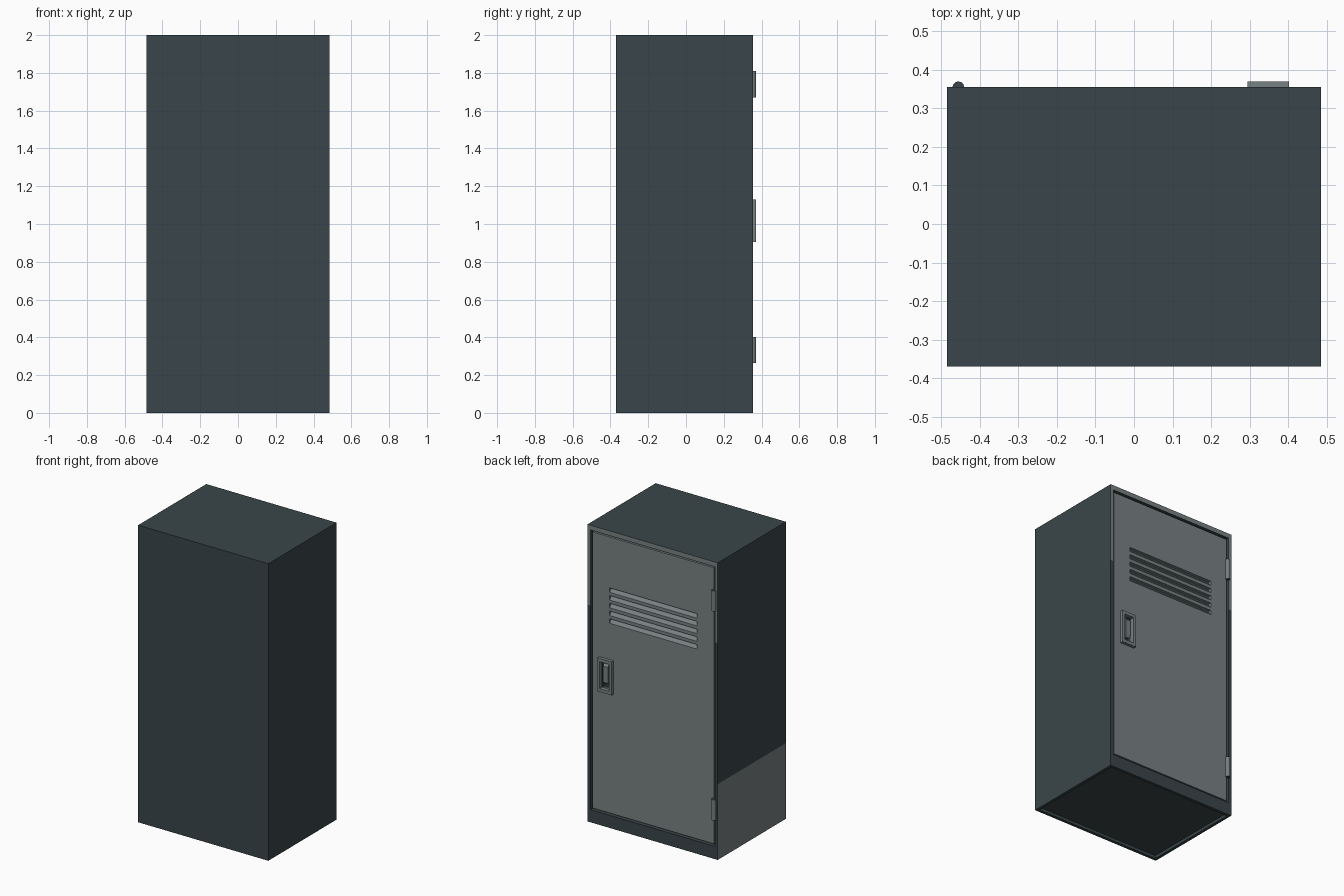
import bpy, bmesh, math
from mathutils import Vector

if "Cube" in bpy.data.objects:
    bpy.data.objects.remove(bpy.data.objects["Cube"])

def mat(name, c):
    m = bpy.data.materials.new(name)
    m.diffuse_color = (*c, 1)
    m.use_nodes = True
    m.node_tree.nodes["Principled BSDF"].inputs["Base Color"].default_value = m.diffuse_color
    return m

DARK = mat("dark slate", (0.042, 0.060, 0.067))
GREY = mat("steel grey", (0.190, 0.220, 0.227))

def obj(name, bm, *mats):
    bmesh.ops.recalc_face_normals(bm, faces=bm.faces)
    me = bpy.data.meshes.new(name)
    bm.to_mesh(me)
    bm.free()
    o = bpy.data.objects.new(name, me)
    bpy.context.collection.objects.link(o)
    for m in mats:
        me.materials.append(m)
    return o

def prism(name, prof, x0, x1, *mats):
    """Extrude a (y, z) profile along x."""
    bm = bmesh.new()
    f = bm.faces.new([bm.verts.new((x0, y, z)) for y, z in prof])
    r = bmesh.ops.extrude_face_region(bm, geom=[f])
    bmesh.ops.translate(bm, vec=(x1 - x0, 0, 0),
                        verts=[v for v in r["geom"] if isinstance(v, bmesh.types.BMVert)])
    return obj(name, bm, *mats)

def box(name, x, y, z, *mats):
    return prism(name, [(y[0], z[0]), (y[1], z[0]), (y[1], z[1]), (y[0], z[1])], x[0], x[1], *mats)

def cut(o, cutter):
    md = o.modifiers.new("cut", "BOOLEAN")
    md.operation, md.solver, md.object = "DIFFERENCE", "EXACT", cutter
    bpy.context.view_layer.objects.active = o
    bpy.ops.object.modifier_apply(modifier=md.name)
    bpy.data.objects.remove(cutter)

# cabinet shell with door opening and shallow recess underneath
body = box("cabinet", (-.485, .485), (-.37, .355), (0, 2), DARK, GREY)
cut(body, box("opening_cutter", (-.463, .463), (.30, .5), (.085, 1.968), DARK))
cut(body, box("base_cutter", (-.465, .465), (-.35, .335), (-.1, .02), DARK))

# two-tone faces: grey upper door frame, grey lower panel on the hinge side
bm = bmesh.new()
bm.from_mesh(body.data)
for h in (.51, 1.46):
    bmesh.ops.bisect_plane(bm, geom=bm.verts[:] + bm.edges[:] + bm.faces[:],
                           plane_co=(0, 0, h), plane_no=(0, 0, 1))
for f in bm.faces:
    c, n = f.calc_center_median(), f.normal
    frame = n.y > .9 and c.y > .35 and c.z > 1.46
    side = n.x < -.9 and c.x < -.48 and c.z < .51
    f.material_index = 1 if frame or side else 0
bm.to_mesh(body.data)
bm.free()

# door with sloped louvre slots and a handle pocket
DY = .349
door = box("door", (-.453, .453), (.295, DY), (.097, 1.956), GREY, DARK)
for i in range(5):
    z = 1.375 + i * .052
    cut(door, prism("slot_cutter", [(DY + .02, z - .0), (DY, z), (DY - .022, z + .024),
                                    (DY - .022, z + .030), (DY + .02, z + .030)], -.325, .325, GREY))
cut(door, box("pocket_cutter", (.313, .383), (.312, .4), (.927, 1.108), DARK))

# handle surround and lever
rim = box("handle_surround", (.295, .402), (.34, .37), (.905, 1.13), GREY)
cut(rim, box("surround_cutter", (.313, .384), (.3, .4), (.927, 1.108), GREY))
pocket = box("handle_pocket", (.312, .385), (.31, .316), (.925, 1.11), DARK)
prism("handle_lever", [(.312, 1.10), (.345, 1.10), (.360, 1.08), (.360, .975), (.350, .96), (.312, .975)],
      .33, .366, GREY)

# hinge barrels
for n, z in (("lower", .333), ("upper", 1.74)):
    bm = bmesh.new()
    bmesh.ops.create_cone(bm, cap_ends=True, segments=12, radius1=.0155, radius2=.0155, depth=.14)
    bmesh.ops.translate(bm, verts=bm.verts, vec=(-.456, .3545, z))
    bm.normal_update()
    for f in bm.faces:
        f.material_index = 1 if abs(f.normal.z) > .9 else 0
    obj(n + "_hinge", bm, GREY, DARK)
